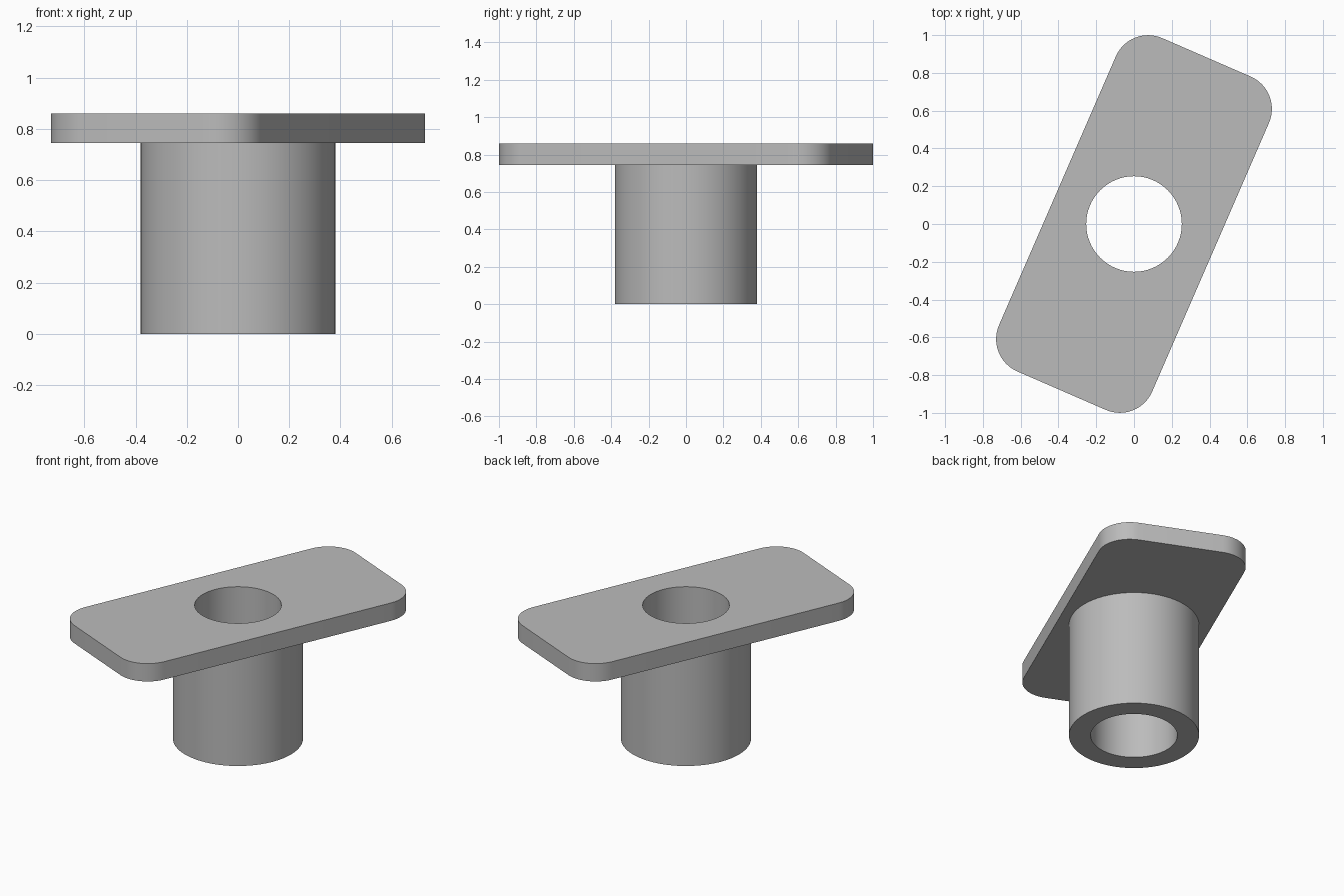
import bpy
import bmesh
from math import cos, sin, pi, radians
from mathutils import Matrix

if "Cube" in bpy.data.objects:
    bpy.data.objects.remove(bpy.data.objects["Cube"], do_unlink=True)

# Sizes
TOP, UNDERSIDE = 0.86, 0.745
BORE, BARREL = 0.253, 0.38
SEGMENTS = 64
CORNER_X, CORNER_Y, CORNER_RADIUS = 0.256, 0.776, 0.186
TURN = Matrix.Rotation(radians(-23.5), 3, 'Z')

# Plain grey
grey = bpy.data.materials.new("plain_grey")
grey.use_nodes = True
colour = (0.5, 0.5, 0.5, 1)
grey.diffuse_color = colour
grey.node_tree.nodes["Principled BSDF"].inputs["Base Color"].default_value = colour


def circle(radius):
    angles = [2 * pi * i / SEGMENTS for i in range(SEGMENTS)]
    return [(radius * cos(a), radius * sin(a)) for a in angles]


def rounded_outline(steps=12):
    points = []
    for i, (sx, sy) in enumerate([(1, 1), (-1, 1), (-1, -1), (1, -1)]):
        for k in range(steps + 1):
            a = (i + k / steps) * pi / 2
            points.append((sx * CORNER_X + CORNER_RADIUS * cos(a),
                           sy * CORNER_Y + CORNER_RADIUS * sin(a)))
    return points


def add_loop(bm, outline, z):
    verts = [bm.verts.new((x, y, z)) for x, y in outline]
    edges = [bm.edges.new((v, verts[i - 1])) for i, v in enumerate(verts)]
    return verts, edges


def wall(bm, low, high):
    for i in range(len(low)):
        bm.faces.new((low[i - 1], low[i], high[i], high[i - 1]))


def finish(bm, name):
    bmesh.ops.recalc_face_normals(bm, faces=bm.faces)
    mesh = bpy.data.meshes.new(name)
    bm.to_mesh(mesh)
    bm.free()
    mesh.materials.append(grey)
    obj = bpy.data.objects.new(name, mesh)
    bpy.context.collection.objects.link(obj)
    bpy.ops.object.select_all(action='DESELECT')
    obj.select_set(True)
    bpy.context.view_layer.objects.active = obj
    bpy.ops.object.shade_smooth_by_angle(angle=radians(30))
    return obj


# One solid: flange plate, hollow barrel and through bore share their edges
bm = bmesh.new()
rim_low, rim_low_edges = add_loop(bm, rounded_outline(), UNDERSIDE)
rim_high, rim_high_edges = add_loop(bm, rounded_outline(), TOP)
bmesh.ops.rotate(bm, verts=rim_low + rim_high, cent=(0, 0, 0), matrix=TURN)
barrel_low, _ = add_loop(bm, circle(BARREL), 0)
barrel_high, barrel_high_edges = add_loop(bm, circle(BARREL), UNDERSIDE)
bore_low, _ = add_loop(bm, circle(BORE), 0)
bore_high, bore_high_edges = add_loop(bm, circle(BORE), TOP)

# Side walls and the ring at the foot
wall(bm, rim_low, rim_high)
wall(bm, barrel_low, barrel_high)
wall(bm, bore_low, bore_high)
wall(bm, bore_low, barrel_low)

# Plate faces around their openings
bmesh.ops.triangle_fill(bm, use_beauty=True, edges=rim_high_edges + bore_high_edges)
bmesh.ops.triangle_fill(bm, use_beauty=True, edges=rim_low_edges + barrel_high_edges)
finish(bm, "flanged_bushing")
